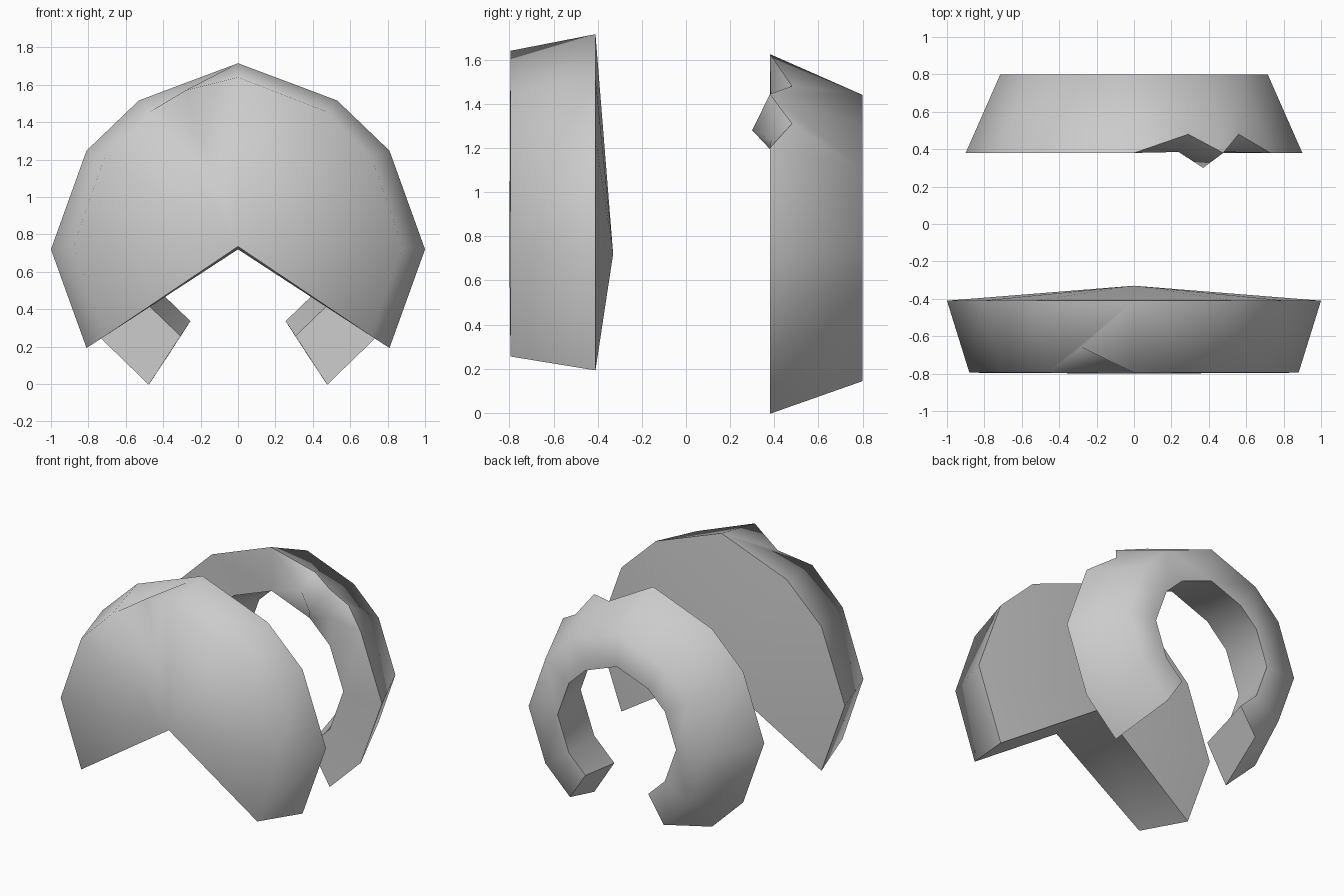
import bpy, bmesh
from math import radians
from mathutils import Vector

if "Cube" in bpy.data.objects:
    bpy.data.objects.remove(bpy.data.objects["Cube"])

CZ = 0.72   # height of the common centre
# unit outline directions (x, z), from the top round to the lower right
HALF = [(0, 1.0), (0.53, 0.80), (0.81, 0.53), (1, 0), (0.81, -0.53), (0.53, -0.80)]
TOP, UP_R, MID_R, UP_L = (0, 1.0), (0.53, 0.80), (0.81, 0.53), (-0.53, 0.80)


def outline(n):
    """Mirrored outline from lower left, over the top, to lower right."""
    right = HALF[:n]
    return [(-x, z) for x, z in reversed(right[1:])] + right


def point(d, s):
    """Position of section point s = (x radius, y, z radius, z shift) along d."""
    return Vector((d[0] * s[0], s[1], CZ + s[3] + d[1] * s[2]))


def sweep(section, dirs):
    """Sweep a closed section around the outline and cap the ends."""
    bm = bmesh.new()
    n = len(section)
    # points on the axis are shared by every ring
    axis = {i: bm.verts.new(point((0, 0), s)) for i, s in enumerate(section) if s[0] == 0}
    rings = [[axis[i] if i in axis else bm.verts.new(point(d, s))
              for i, s in enumerate(section)] for d in dirs]
    for a, b in zip(rings, rings[1:]):
        for i in range(n):
            j = (i + 1) % n
            loop = list(dict.fromkeys((a[i], a[j], b[j], b[i])))
            if len(loop) > 2:
                bm.faces.new(loop)
    bm.faces.new(rings[0])
    bm.faces.new(list(reversed(rings[-1])))
    bmesh.ops.triangulate(bm, faces=bm.faces[:])
    return bm


def chip(bm, corners, target=None):
    """Split the edge in the middle of the corners; move its new vertex."""
    mid = sum(corners, Vector()) / len(corners)
    edge = min(bm.edges, key=lambda e: ((e.verts[0].co + e.verts[1].co) / 2 - mid).length)
    mid = (edge.verts[0].co + edge.verts[1].co) / 2
    bmesh.ops.subdivide_edges(bm, edges=[edge], cuts=1)
    vert = min(bm.verts, key=lambda v: (v.co - mid).length)
    if target:
        vert.co = Vector(target)


def finish(bm, name, angle):
    bmesh.ops.triangulate(bm, faces=bm.faces[:])
    bmesh.ops.recalc_face_normals(bm, faces=bm.faces[:])
    for e in bm.edges:
        e.smooth = e.calc_face_angle(0) < radians(angle)
    me = bpy.data.meshes.new(name)
    bm.to_mesh(me)
    bm.free()
    me.polygons.foreach_set("use_smooth", [True] * len(me.polygons))
    ob = bpy.data.objects.new(name, me)
    bpy.context.collection.objects.link(ob)


# front shell: wedge-cut disc, flat in front and slightly conical behind
front_rim = (0.88, -0.795, 0.905, 0.015)
shell = sweep([(0, -0.80, 0, 0.015), front_rim, (1.0, -0.41, 0.995, 0), (0, -0.33, 0, 0)],
              outline(5))
chip(shell, [point(TOP, front_rim), point(UP_L, front_rim)], (-0.28, -0.66, 1.57))
finish(shell, "front_shell", 80)

# rear arch: tapered C-shaped collar with a chipped front edge
inner, outer = (0.58, 0.39, 0.58, 0), (0.90, 0.38, 0.905, 0)
arch = sweep([inner, outer, (0.715, 0.80, 0.72, 0), (0.48, 0.80, 0.48, 0)], outline(6))
for a, b in ((TOP, UP_R), (UP_R, MID_R)):
    chip(arch, [point(d, s) for d in (a, b) for s in (inner, outer)])
chip(arch, [point(TOP, outer), point(UP_R, outer)], (0.29, 0.48, 1.48))
chip(arch, [point(UP_R, outer), point(MID_R, outer)], (0.56, 0.48, 1.31))
chip(arch, [point(UP_R, inner), point(UP_R, outer)], (0.37, 0.30, 1.28))
finish(arch, "rear_arch", 72)
